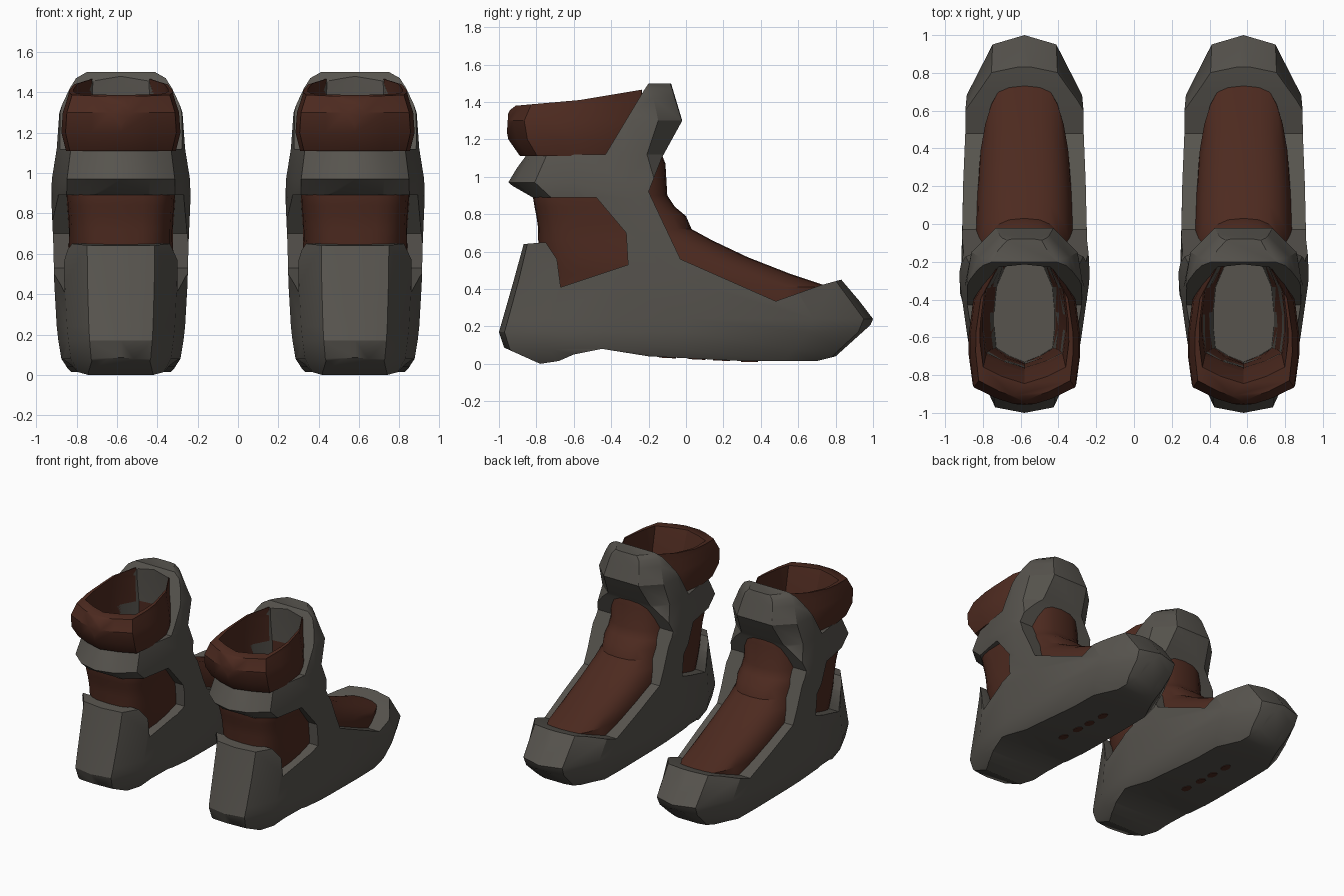
import bpy, bmesh, math

cube = bpy.data.objects.get("Cube")
if cube:
    bpy.data.objects.remove(cube, do_unlink=True)


def material(name, rgb):
    mat = bpy.data.materials.new(name)
    mat.use_nodes = True
    colour = (*rgb, 1)
    mat.diffuse_color = colour
    mat.node_tree.nodes["Principled BSDF"].inputs["Base Color"].default_value = colour
    return mat


grey = material("warm grey", (0.095, 0.088, 0.076))
brown = material("dark brown", (0.074, 0.023, 0.014))

# Plan outlines: half width and length fractions, front centre to back centre
FOOT = [(0, 1), (.53, .95), (.96, .68), (1, 0), (1, -.38), (.84, -.74), (.5, -.97), (0, -1)]
ANKLE = [(0, 1), (.5, .95), (.92, .67), (1, .35), (.88, -.26), (.78, -.7), (.42, -.92), (0, -1)]
CUFF = [(0, 1), (.6, .95), (.92, .5), (1, 0), (1, -.3), (.93, -.72), (.5, -.88), (0, -1)]


def rounded(steps=14):
    """Soft outline, slimmer at the front and squarer at the back."""
    points = []
    for i in range(steps + 1):
        s, c = math.sin(math.pi * i / steps), math.cos(math.pi * i / steps)
        points.append((s ** .75, c ** .8) if i <= steps / 2 else (s ** .6, -(-c) ** .5))
    return points


def finish(bm, name, mat):
    bmesh.ops.recalc_face_normals(bm, faces=bm.faces)
    mesh = bpy.data.meshes.new(name)
    bm.to_mesh(mesh)
    bm.free()
    obj = bpy.data.objects.new(name, mesh)
    bpy.context.collection.objects.link(obj)
    mesh.materials.append(mat)
    return obj


def loft(name, stages, mat):
    """Stack of horizontal rings = height, front y, back y, half width, grouped by outline."""
    bm = bmesh.new()
    loops = []
    for outline, rings in stages:
        full = outline + [(-u, v) for u, v in outline[-2:0:-1]]
        for z, front, back, width in rings:
            mid, half = (front + back) / 2, (front - back) / 2
            loops.append([bm.verts.new((u * width, mid + v * half, z)) for u, v in full])
    n = len(loops[0])
    for low, high in zip(loops, loops[1:]):
        for i in range(n):
            bm.faces.new((low[i], low[(i + 1) % n], high[(i + 1) % n], high[i]))
    bm.faces.new(loops[0])
    bm.faces.new(loops[-1])
    return finish(bm, name, mat)


def side_prism(name, profile, mat):
    """Side profile (y, z) extruded across the full width."""
    bm = bmesh.new()
    face = bm.faces.new([bm.verts.new((-.5, y, z)) for y, z in profile])
    out = bmesh.ops.extrude_face_region(bm, geom=[face])
    verts = [v for v in out["geom"] if isinstance(v, bmesh.types.BMVert)]
    bmesh.ops.translate(bm, verts=verts, vec=(1, 0, 0))
    return finish(bm, name, mat)


def cut(obj, cutter, operation):
    cutter.hide_render = True
    mod = obj.modifiers.new("cut", 'BOOLEAN')
    mod.operation, mod.solver, mod.object = operation, 'EXACT', cutter
    bpy.context.view_layer.objects.active = obj
    bpy.ops.object.modifier_apply(modifier=mod.name)


# Outer shell volume trimmed by the side silhouette with its ankle windows
shell = loft("shell", [
    (FOOT, [(-.02, .76, -.88, .23), (.08, .87, -.97, .295), (.17, .97, -1, .31),
            (.24, 1, -.98, .318), (.45, .84, -.92, .33), (.65, .4, -.865, .335)]),
    (ANKLE, [(.88, .02, -.84, .345), (.97, -.01, -.95, .342), (1.12, -.08, -.86, .318),
             (1.3, 0, -.9, .305), (1.42, -.04, -.85, .262), (1.47, -.055, -.83, .235),
             (1.53, -.08, -.8, .13)])], grey)
silhouette = side_prism("shell_cutter", [
    (-.43, 1.12), (-.22, 1.47), (-.2, 1.5), (-.08, 1.5), (-.02, 1.3), (-.13, 1.1), (-.2, .92),
    (-.03, .56), (.48, .335), (.72, .42), (.83, .45), (1, .25), (1, .22), (.8, .04), (.7, .015),
    (.3, .015), (-.2, .04), (-.45, .08), (-.6, .05), (-.68, .015), (-.78, 0), (-.98, .09),
    (-1.01, .16), (-.87, .64), (-.75, .65), (-.69, .56), (-.67, .41), (-.31, .53), (-.32, .7),
    (-.48, .89), (-.82, .89), (-.96, .97), (-.85, 1.12)], grey)
cut(shell, silhouette, 'INTERSECT')

# Soft liner showing through the instep and ankle windows
liner = loft("liner", [(rounded(), [
    (.2, .8, -.76, .24), (.41, .77, -.77, .25), (.48, .56, -.77, .26), (.57, .33, -.78, .262),
    (.66, .14, -.79, .258), (.72, .03, -.79, .258), (.79, 0, -.8, .262), (.84, -.06, -.81, .266),
    (.9, -.1, -.82, .27), (1.07, -.11, -.81, .265), (1.2, -.16, -.81, .25)])], brown)

# Padded cuff around the back of the opening
cuff = loft("cuff", [(CUFF, [
    (1.1, -.23, -.88, .27), (1.2, -.22, -.95, .295), (1.3, -.22, -.97, .288),
    (1.38, -.22, -.93, .262), (1.5, -.22, -.9, .24)])], brown)
cuff_side = side_prism("cuff_cutter", [
    (-.9, 1.11), (-.96, 1.2), (-.95, 1.35), (-.91, 1.38), (-.57, 1.41), (-.21, 1.47),
    (-.21, 1.11)], brown)
cut(cuff, cuff_side, 'INTERSECT')

# Hollow foot opening
cavity = loft("cavity_cutter", [(CUFF, [
    (.13, -.2, -.73, .16), (.6, -.2, -.74, .19), (1.1, -.2, -.76, .215), (1.2, -.2, -.78, .22),
    (1.4, -.21, -.85, .235), (1.6, -.22, -.86, .22)])], grey)
for part in (shell, liner, cuff):
    cut(part, cavity, 'DIFFERENCE')
# Keep only each part's own colour on the cut faces
for part, mat in ((shell, grey), (liner, brown), (cuff, brown)):
    part.data.materials.clear()
    part.data.materials.append(mat)
    part.data.polygons.foreach_set("material_index", [0] * len(part.data.polygons))
for helper in (silhouette, cuff_side, cavity):
    bpy.data.objects.remove(helper, do_unlink=True)

# Small studs along the sole
parts = [shell, liner, cuff]
for i, y in enumerate((-.1, .06, .19, .34)):
    bm = bmesh.new()
    bmesh.ops.create_cone(bm, cap_ends=True, segments=10, radius1=.035, radius2=.035, depth=.008)
    bmesh.ops.scale(bm, verts=bm.verts, vec=(.8, 1.3, 1))
    stud = finish(bm, f"sole_stud_{i + 1}", brown)
    stud.location = (0, y, .015 + max(0, .3 - y) * .05)
    stud.rotation_euler.x = -.05 if y < .3 else 0
    parts.append(stud)

# Smooth shading, then the matching second boot
for part in parts:
    bpy.ops.object.select_all(action='DESELECT')
    part.select_set(True)
    bpy.context.view_layer.objects.active = part
    bpy.ops.object.shade_smooth_by_angle(angle=math.radians(32))
    twin = part.copy()
    bpy.context.collection.objects.link(twin)
    twin.name = "right_" + part.name
    part.name = "left_" + part.name
    part.location.x, twin.location.x = .58, -.58
